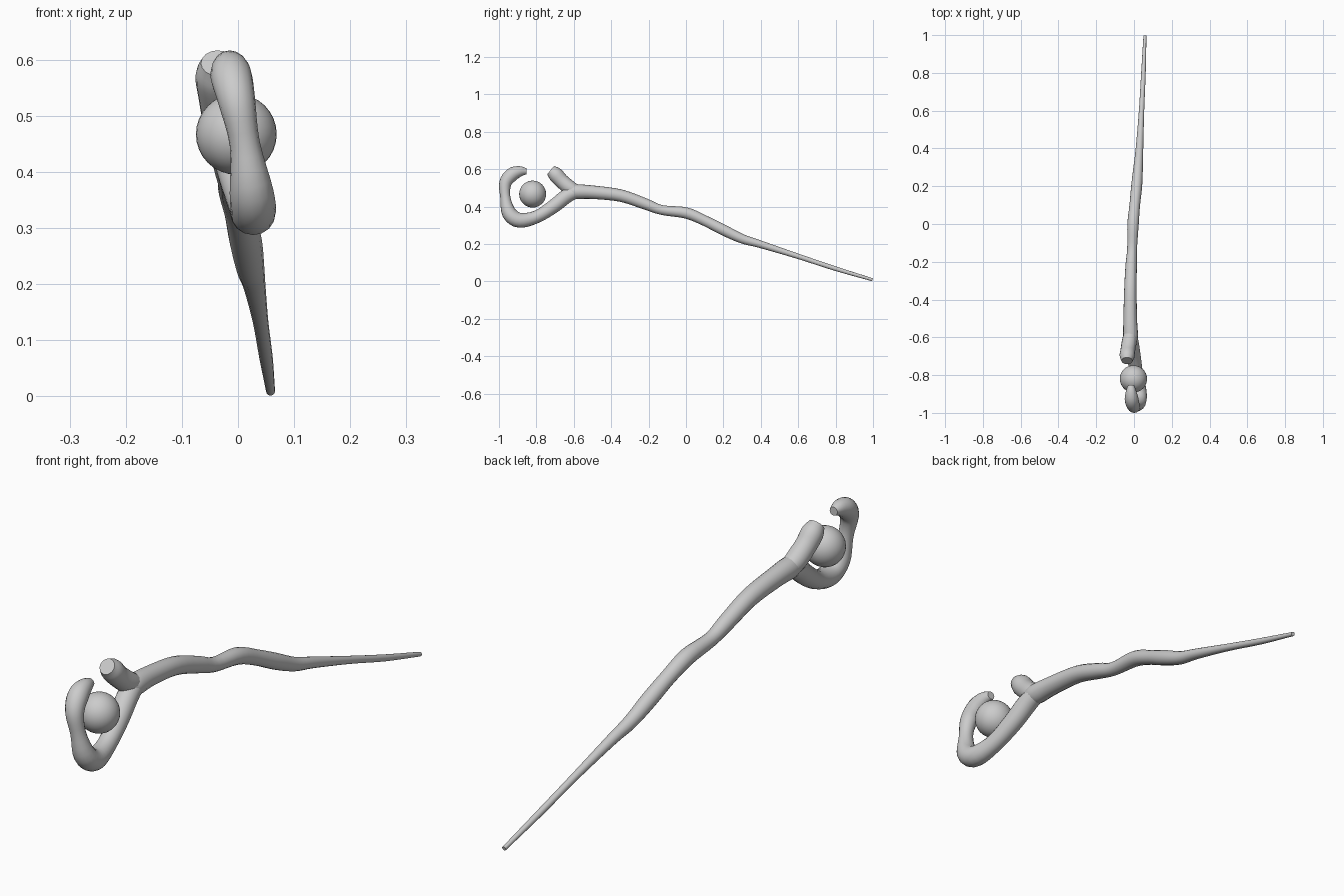
import bpy, bmesh, math
from mathutils import Vector

if "Cube" in bpy.data.objects:
    bpy.data.objects.remove(bpy.data.objects["Cube"])


def spline(pts, steps):
    """Catmull-Rom interpolation of (x, y, z, radius) points."""
    P = [Vector(p) for p in pts]
    P = [2 * P[0] - P[1]] + P + [2 * P[-1] - P[-2]]
    out = []
    for a, b, c, d in zip(P, P[1:], P[2:], P[3:]):
        for i in range(steps):
            t = i / steps
            out.append(0.5 * (2 * b + (c - a) * t + (2 * a - 5 * b + 4 * c - d) * t ** 2
                              + (3 * b - a - 3 * c + d) * t ** 3))
    return out + [P[-2]]


def branch(name, pts, steps=4, sides=16):
    """Tapered, capped tube swept along a smooth path."""
    path = spline(pts, steps)
    bm = bmesh.new()
    rings = []
    for i, p in enumerate(path):
        tan = (path[min(i + 1, len(path) - 1)] - path[max(i - 1, 0)]).to_3d().normalized()
        # the branches all bend close to the YZ plane, so X is a stable side axis
        u = (Vector((1, 0, 0)) - tan * tan.x).normalized()
        v = tan.cross(u)
        rings.append([bm.verts.new(p.to_3d() + p.w * (u * math.cos(a) + v * math.sin(a)))
                      for a in (2 * math.pi * k / sides for k in range(sides))])
    for r, s in zip(rings, rings[1:]):
        for k in range(sides):
            n = (k + 1) % sides
            bm.faces.new((r[k], r[n], s[n], s[k]))
    bm.faces.new(rings[0][::-1])
    bm.faces.new(rings[-1])
    bmesh.ops.recalc_face_normals(bm, faces=bm.faces)
    me = bpy.data.meshes.new(name)
    bm.to_mesh(me)
    bm.free()
    ob = bpy.data.objects.new(name, me)
    bpy.context.collection.objects.link(ob)
    smooth(ob)


def smooth(ob):
    bpy.ops.object.select_all(action='DESELECT')
    ob.select_set(True)
    bpy.context.view_layer.objects.active = ob
    bpy.ops.object.shade_smooth_by_angle(angle=math.radians(45))


# Gnarled shaft, from the thin tip to the fork
branch("shaft", [
    (.058, .997, .009, .008), (.050, .80, .068, .012), (.040, .60, .134, .014),
    (.029, .40, .198, .020), (.022, .30, .228, .025), (.014, .20, .275, .029),
    (.004, .10, .325, .028), (-.005, 0, .366, .030), (-.010, -.13, .382, .026),
    (-.015, -.22, .415, .030), (-.019, -.35, .459, .033), (-.020, -.50, .477, .036),
    (-.018, -.59, .480, .039), (-.016, -.63, .483, .030)])

# Long hook curling under and around the orb
branch("hook", [
    (-.017, -.57, .482, .030), (-.012, -.635, .458, .038), (.000, -.71, .400, .037),
    (.015, -.80, .345, .034), (.027, -.89, .327, .040), (.024, -.945, .365, .039),
    (.012, -.966, .45, .027), (-.002, -.966, .525, .033), (-.012, -.932, .570, .037),
    (-.015, -.890, .588, .029), (-.016, -.853, .589, .016)])

# Short blunt stub on the other side of the fork
branch("stub", [
    (-.018, -.565, .475, .030), (-.024, -.615, .496, .039), (-.032, -.665, .537, .039),
    (-.036, -.698, .572, .040), (-.037, -.724, .594, .029)])

# Orb held between the branches
bpy.ops.mesh.primitive_uv_sphere_add(segments=32, ring_count=16, radius=.072,
                                     location=(-.003, -.82, .467))
orb = bpy.context.object
orb.name = "orb"
smooth(orb)
